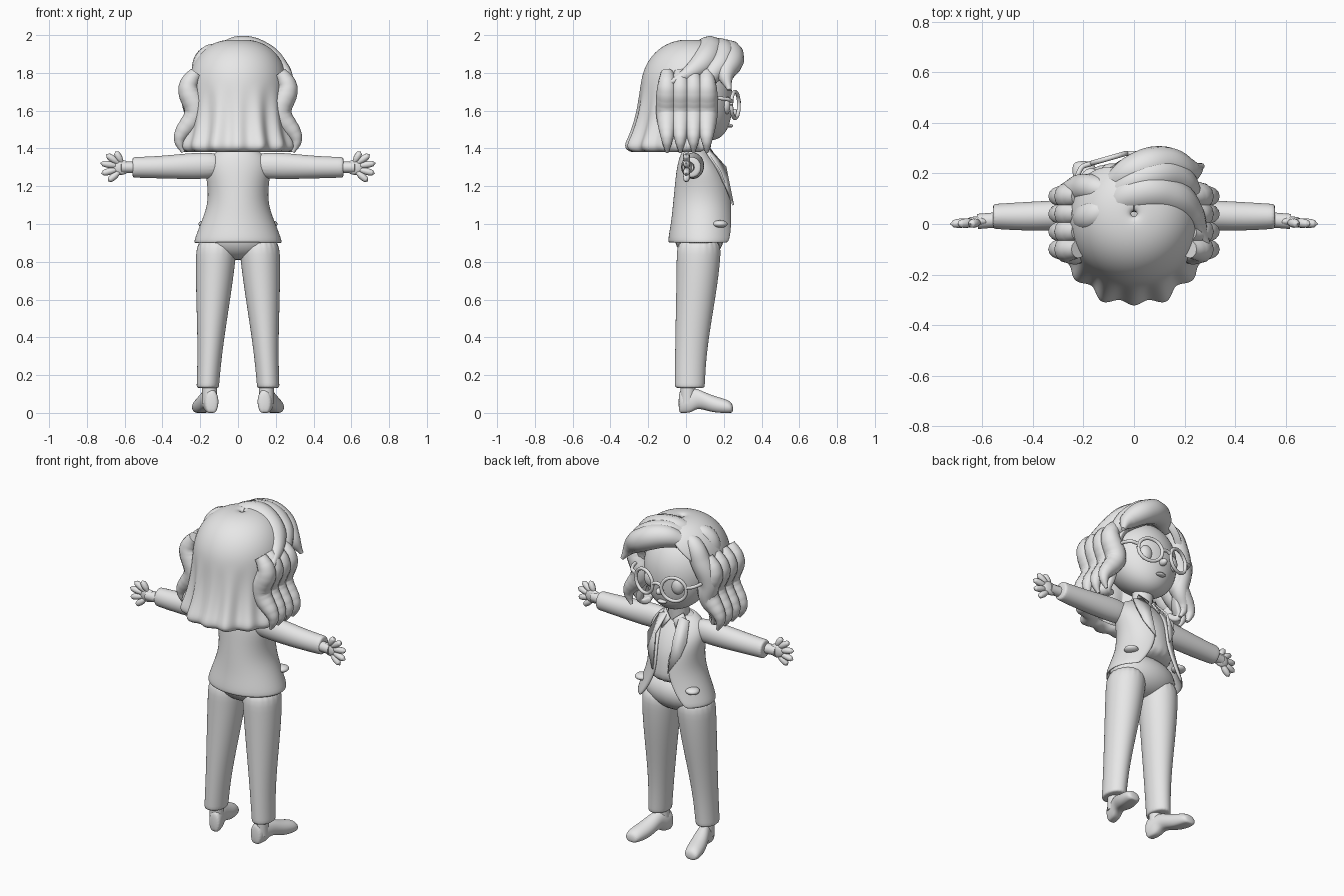
import bpy, bmesh
from math import sin, cos, radians, pi
from mathutils import Matrix, Vector

if "Cube" in bpy.data.objects:
    bpy.data.objects.remove(bpy.data.objects["Cube"])

GREY = (.8, .8, .8, 1)
clay = bpy.data.materials.new("clay_grey")
clay.use_nodes = True
clay.diffuse_color = GREY
clay.node_tree.nodes["Principled BSDF"].inputs["Base Color"].default_value = GREY

RIGHT, BACK, UP = Vector((1, 0, 0)), Vector((0, 1, 0)), Vector((0, 0, 1))
SECTION_AXES = {"along_x": (BACK, UP), "along_y": (RIGHT, UP), "along_z": (RIGHT, BACK)}


def finish(ob, mirror=False, thickness=0, offset=-1, smooth_level=0):
    ob.data.materials.append(clay)
    for polygon in ob.data.polygons:
        polygon.use_smooth = True
    if thickness:
        solid = ob.modifiers.new("thickness", 'SOLIDIFY')
        solid.thickness, solid.offset = thickness, offset
    if smooth_level:
        subsurf = ob.modifiers.new("smooth", 'SUBSURF')
        subsurf.levels = subsurf.render_levels = smooth_level
    if mirror:
        ob.modifiers.new("mirror", 'MIRROR')
    return ob


def object_from(name, bm):
    mesh = bpy.data.meshes.new(name)
    bm.to_mesh(mesh)
    bm.free()
    ob = bpy.data.objects.new(name, mesh)
    bpy.context.collection.objects.link(ob)
    return ob


def ring(x=0, y=0, z=0, wide=.1, deep=.1, gap=0, ripple=0):
    return dict(centre=Vector((x, y, z)), wide=wide, deep=deep, gap=gap, ripple=ripple)


def loft(name, rings, axis="along_z", sides=20, mirror=False, open_front=False, thickness=0):
    """Skin a row of ellipses; an open one leaves each ring's gap (degrees) at the face side."""
    bm, rows = bmesh.new(), []
    across, along = SECTION_AXES[axis]
    spans = sides - 1 if open_front else sides
    for r in rings:
        row = []
        for i in range(sides):
            angle = radians(90 + r["gap"] + i / spans * (360 - 2 * r["gap"]))
            wave = r["ripple"] * (sin(15 * angle) + sin(9 * angle) / 2)
            co = (r["centre"] + across * (r["wide"] + wave) * cos(angle)
                  + along * (r["deep"] + wave) * sin(angle))
            co.z = max(co.z, 0)
            row.append(bm.verts.new(co))
        rows.append(row)
    for low, high in zip(rows, rows[1:]):
        for i in range(spans):
            j = (i + 1) % sides
            bm.faces.new((low[i], low[j], high[j], high[i]))
    if not open_front:
        bm.faces.new(rows[0])
        bm.faces.new(rows[-1])
        bmesh.ops.recalc_face_normals(bm, faces=bm.faces)
    return finish(object_from(name, bm), mirror, thickness, smooth_level=2)


def tube(name, points, thick, mirror=False, taper=True):
    """Round strand through the points, swelling in the middle and thin at its tip."""
    curve = bpy.data.curves.new(name, 'CURVE')
    curve.dimensions, curve.bevel_depth, curve.use_fill_caps = '3D', thick, True
    spline = curve.splines.new('BEZIER')
    spline.radius_interpolation = 'CARDINAL'
    spline.bezier_points.add(len(points) - 1)
    for i, (knot, point) in enumerate(zip(spline.bezier_points, points)):
        knot.co = point
        knot.handle_left_type = knot.handle_right_type = 'AUTO'
        if taper:
            knot.radius = sin(pi * (.2 + .75 * i / (len(points) - 1)))
    ob = bpy.data.objects.new(name, curve)
    bpy.context.collection.objects.link(ob)
    bpy.ops.object.select_all(action='DESELECT')
    ob.select_set(True)
    bpy.context.view_layer.objects.active = ob
    bpy.ops.object.convert(target='MESH')
    return finish(bpy.context.object, mirror)


def ball(name, centre, size, mirror=False):
    bm = bmesh.new()
    placing = Matrix.Translation(centre) @ Matrix.Diagonal((*size, 1))
    bmesh.ops.create_uvsphere(bm, u_segments=24, v_segments=16, radius=1, matrix=placing)
    return finish(object_from(name, bm), mirror)


def plate(name, corners):
    bm = bmesh.new()
    bm.faces.new([bm.verts.new(corner) for corner in corners])
    return finish(object_from(name, bm), mirror=True, thickness=.01, offset=0)


def blend(start, end, t):
    return start + (end - start) * t


# Shoes with a raised heel, toes turned out
loft("shoes", [ring(x=.14, y=-.04, z=.05, wide=.03, deep=.06),
               ring(x=.14, y=-.02, z=.06, wide=.04, deep=.07),
               ring(x=.15, y=.03, z=.06, wide=.04, deep=.07),
               ring(x=.16, y=.06, z=.08, wide=.04, deep=.05),
               ring(x=.18, y=.14, z=.04, wide=.055, deep=.05),
               ring(x=.2, y=.23, z=.03, wide=.05, deep=.04),
               ring(x=.2, y=.25, z=.02, wide=.03, deep=.02)], "along_y", mirror=True)
tube("ankles", [(.15, .01, .05), (.15, .01, .2)], .04, mirror=True, taper=False)

# Trousers: straight legs that lean forward at the thigh
legs = [ring(x=.16, y=.02, z=.13, wide=.06, deep=.08)]
for step in range(7):
    t = step / 6
    lean = t * t * (3 - 2 * t)
    legs.append(ring(x=blend(.16, .11, t), y=blend(.02, .07, lean), z=blend(.14, .94, t),
                     wide=blend(.06, .11, lean), deep=blend(.08, .12, lean)))
loft("trouser_legs", legs, mirror=True)
ball("trouser_hips", (0, .07, .93), (.21, .13, .12))

# Open jacket, with a shirt of the same cut inside it
jacket = [ring(y=.09, z=.9, wide=.24, deep=.19, gap=40),
          ring(y=.09, z=1, wide=.2, deep=.17, gap=24),
          ring(y=.09, z=1.1, wide=.16, deep=.16, gap=15),
          ring(y=.09, z=1.2, wide=.16, deep=.15, gap=15),
          ring(y=.07, z=1.3, wide=.18, deep=.12, gap=20),
          ring(y=.05, z=1.37, wide=.14, deep=.08, gap=30),
          ring(y=.05, z=1.4, wide=.08, deep=.06, gap=40)]
loft("jacket", jacket, sides=32, open_front=True, thickness=.02)
loft("shirt", [dict(r, wide=r["wide"] * .9, deep=r["deep"] * .9, gap=0) for r in jacket[1:]])
tube("neck", [(0, .06, 1.3), (0, .08, 1.5)], .06, taper=False)
plate("lapels", [(.04, .12, 1.4), (.1, .11, 1.38), (.13, .18, 1.28),
                 (.11, .21, 1.2), (.05, .25, 1.1), (.06, .21, 1.3)])
plate("shirt_collar", [(.01, .14, 1.38), (.06, .11, 1.42), (.08, .11, 1.38), (.05, .16, 1.32)])
ball("pocket_flaps", (.17, .18, 1), (.04, .04, .02), mirror=True)

# Sleeves
loft("sleeves", [ring(x=.08, y=.04, z=1.31, wide=.05, deep=.06),
                 ring(x=.18, y=.04, z=1.31, wide=.06, deep=.075),
                 ring(x=.4, y=.03, z=1.3, wide=.06, deep=.06),
                 ring(x=.55, y=.03, z=1.3, wide=.05, deep=.055),
                 ring(x=.56, y=.03, z=1.3, wide=.05, deep=.055)], "along_x", mirror=True)

# Hands: flat palms with fanned fingers
tube("wrists", [(.5, .02, 1.3), (.62, .01, 1.3)], .03, mirror=True, taper=False)
ball("palms", (.62, .01, 1.3), (.05, .02, .04), mirror=True)
for i, finger in enumerate(["thumbs", "index_fingers", "middle_fingers", "ring_fingers", "little_fingers"]):
    angle = radians(60 - 25 * i)
    reach = .13 * cos(angle * .7)
    tube(finger, [(.6 + reach * s * cos(angle), .01 * (1 - s), 1.3 + reach * s * sin(angle))
                  for s in (.3, .6, .9, 1)], .018, mirror=True)

# Head: an egg whose chin comes forward
skull = []
for step in range(13):
    angle = radians(blend(-85, 85, step / 12))
    chin = max(0, -sin(angle))
    skull.append(ring(y=.06 + .06 * chin * chin, z=1.67 + .23 * sin(angle),
                      wide=.21 * cos(angle), deep=.19 * cos(angle)))
loft("head", skull)
ball("nose", (0, .25, 1.59), (.02, .03, .02))
ball("lips", (0, .23, 1.52), (.03, .02, .01))
ball("eyes", (.09, .21, 1.63), (.04, .03, .05), mirror=True)

# Round spectacles
circle = [2 * pi * step / 16 for step in range(17)]
tube("spectacle_rims", [(.1 + .07 * cos(a), .26 - .02 * cos(a), 1.63 + .07 * sin(a)) for a in circle],
     .01, mirror=True, taper=False)
tube("spectacle_bridge", [(-.03, .28, 1.64), (0, .28, 1.65), (.03, .28, 1.64)], .01, taper=False)
tube("spectacle_arms", [(.17, .24, 1.65), (.21, .22, 1.66), (.22, .05, 1.67)], .01, mirror=True, taper=False)

# Main hair: curled-under hem, flaring skirt, then a dome over the crown
hair = [ring(y=-.02, z=1.4, wide=.2, deep=.2, gap=66),
        ring(y=-.02, z=1.37, wide=.26, deep=.25, gap=66, ripple=.01)]
for step in range(6):
    drop = 1 - step / 6
    size = .26 + .05 * drop ** 3
    hair.append(ring(y=.02 - .04 * drop, z=1.74 - .34 * drop, wide=size, deep=size,
                     gap=58 + 8 * drop, ripple=.014 * drop))
for step in range(8):
    angle = radians(89 * step / 7)
    size = .26 * cos(angle) ** .8
    rise = sin(angle)
    hair.append(ring(y=.02 + .02 * rise, z=1.74 + .24 * rise, wide=size, deep=size, gap=58 * (1 - rise)))
loft("hair", hair, sides=72, open_front=True, thickness=.04)

# Wavy side locks
for i, place in enumerate(["front", "fore", "middle", "rear"]):
    wave = [t / 12 for t in range(13)]
    tube(f"{place}_side_locks", [(.22 + .07 * t + .03 * sin(3 * pi * t), .11 - .07 * i, 1.8 - .42 * t)
                                 for t in wave], .06, mirror=True)

# Swept fringe on one side of the parting, long lock on the other
tube("fringe_front", [(-.1, .15, 1.88), (0, .21, 1.91), (.12, .24, 1.87), (.22, .21, 1.79), (.27, .23, 1.71)], .07)
tube("fringe_middle", [(-.1, .1, 1.9), (.03, .18, 1.92), (.15, .19, 1.86), (.22, .13, 1.78), (.25, .1, 1.7)], .07)
tube("fringe_top", [(-.1, .06, 1.9), (0, .12, 1.92), (.12, .12, 1.89), (.22, .05, 1.82), (.29, -.08, 1.75)], .08)
tube("parting_lock", [(-.08, .12, 1.9), (-.15, .14, 1.87), (-.2, .14, 1.78), (-.24, .12, 1.66),
                      (-.23, .12, 1.56), (-.27, .1, 1.46), (-.25, .1, 1.4)], .06)
tube("crown_lock", [(-.08, .08, 1.9), (-.15, .04, 1.89), (-.2, .02, 1.8), (-.23, 0, 1.7)], .06)
